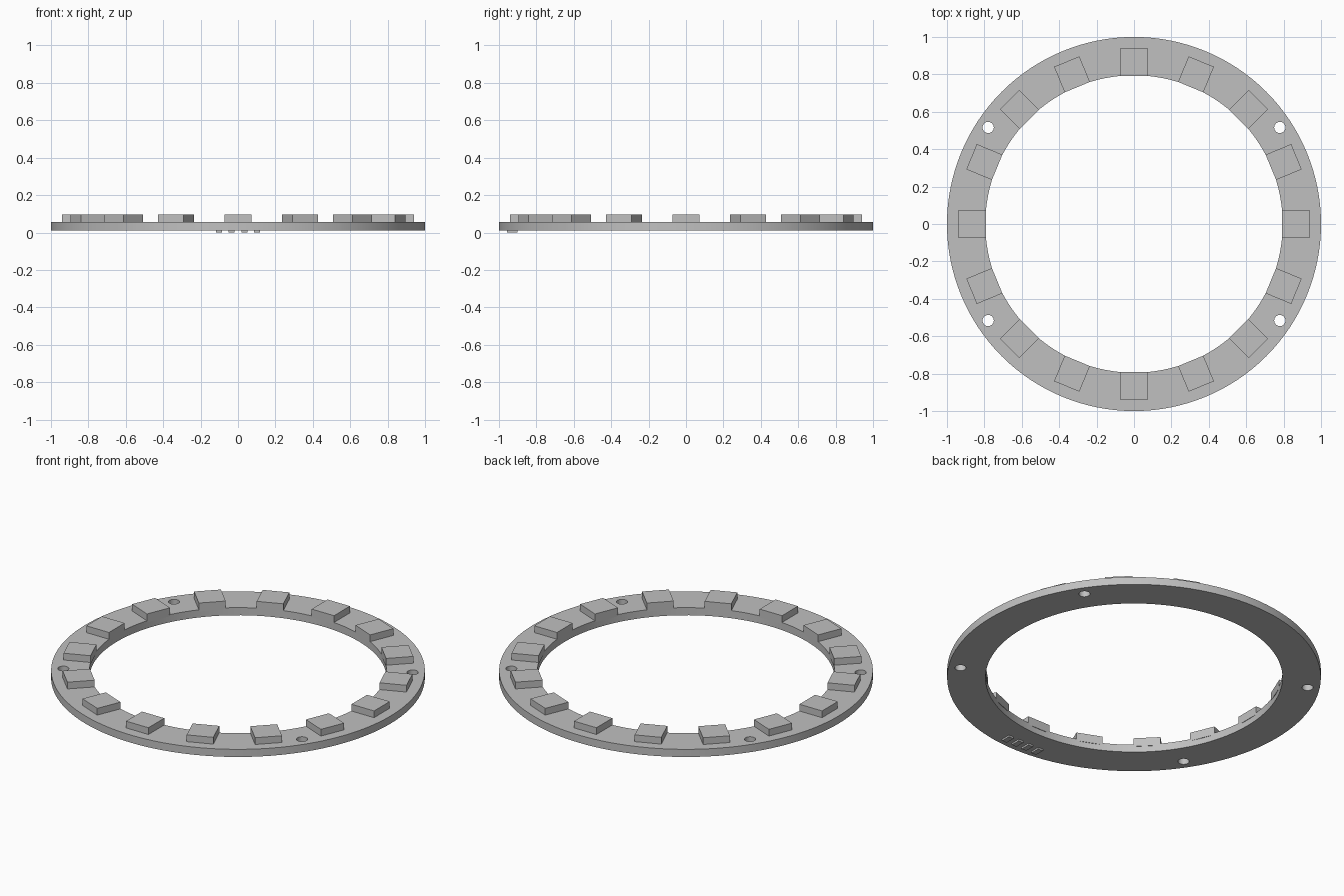
import bpy, bmesh, math
from mathutils import Matrix, Vector

cube = bpy.data.objects.get("Cube")
if cube:
    bpy.data.objects.remove(cube, do_unlink=True)

grey = bpy.data.materials.new("plain grey")
grey.use_nodes = True
grey.diffuse_color = (0.53, 0.53, 0.53, 1)
grey.node_tree.nodes["Principled BSDF"].inputs["Base Color"].default_value = grey.diffuse_color

BASE, DECK, TOP = 0.01, 0.055, 0.095   # heights of ring underside, ring top, block top
INNER, OUTER = 0.795, 1.0


def make(name, bm):
    bmesh.ops.recalc_face_normals(bm, faces=bm.faces)
    mesh = bpy.data.meshes.new(name)
    bm.to_mesh(mesh)
    bm.free()
    mesh.materials.append(grey)
    obj = bpy.data.objects.new(name, mesh)
    bpy.context.collection.objects.link(obj)
    return obj


def box(name, low, high, angle=0):
    low, high = Vector(low), Vector(high)
    bm = bmesh.new()
    place = (Matrix.Rotation(angle, 4, 'Z') @ Matrix.Translation((low + high) / 2)
             @ Matrix.Diagonal((*(high - low), 1)))
    bmesh.ops.create_cube(bm, size=1, matrix=place)
    return make(name, bm)


# Flat ring: a rectangular section spun around the axis
bm = bmesh.new()
section = [bm.verts.new((r, 0, z)) for r, z in
           ((INNER, BASE), (OUTER, BASE), (OUTER, DECK), (INNER, DECK))]
edges = [bm.edges.new((section[i], section[(i + 1) % 4])) for i in range(4)]
bmesh.ops.spin(bm, geom=section + edges, axis=(0, 0, 1), cent=(0, 0, 0),
               angle=math.tau, steps=128)
bmesh.ops.remove_doubles(bm, verts=bm.verts, dist=1e-4)
ring = make("ring", bm)

# Four screw holes, mirrored across both axes
bm = bmesh.new()
hole = math.radians(33.5)
for sx in (-1, 1):
    for sy in (-1, 1):
        spot = (sx * 0.935 * math.cos(hole), sy * 0.935 * math.sin(hole), DECK / 2)
        bmesh.ops.create_cone(bm, cap_ends=True, segments=32, radius1=0.03, radius2=0.03,
                              depth=0.3, matrix=Matrix.Translation(spot))
cutter = make("hole_cutter", bm)
cutter.hide_render = True
cut = ring.modifiers.new("holes", 'BOOLEAN')
cut.operation = 'DIFFERENCE'
cut.solver = 'EXACT'
cut.object = cutter
bpy.ops.object.select_all(action='DESELECT')
bpy.context.view_layer.objects.active = ring
ring.select_set(True)
bpy.ops.object.modifier_apply(modifier=cut.name)
bpy.data.objects.remove(cutter, do_unlink=True)
bpy.ops.object.shade_smooth_by_angle(angle=math.radians(30))

# Sixteen raised blocks around the inner edge
for i in range(16):
    box(f"block_{i + 1}", (0.792, -0.073, DECK - 0.01), (0.94, 0.073, TOP), i * math.tau / 16)

# Four thin plain pads under the front
for i in range(4):
    x = -0.102 + i * 0.068
    box(f"underside_pad_{i + 1}", (x - 0.016, -0.957, 0), (x + 0.016, -0.9, BASE + 0.003))
